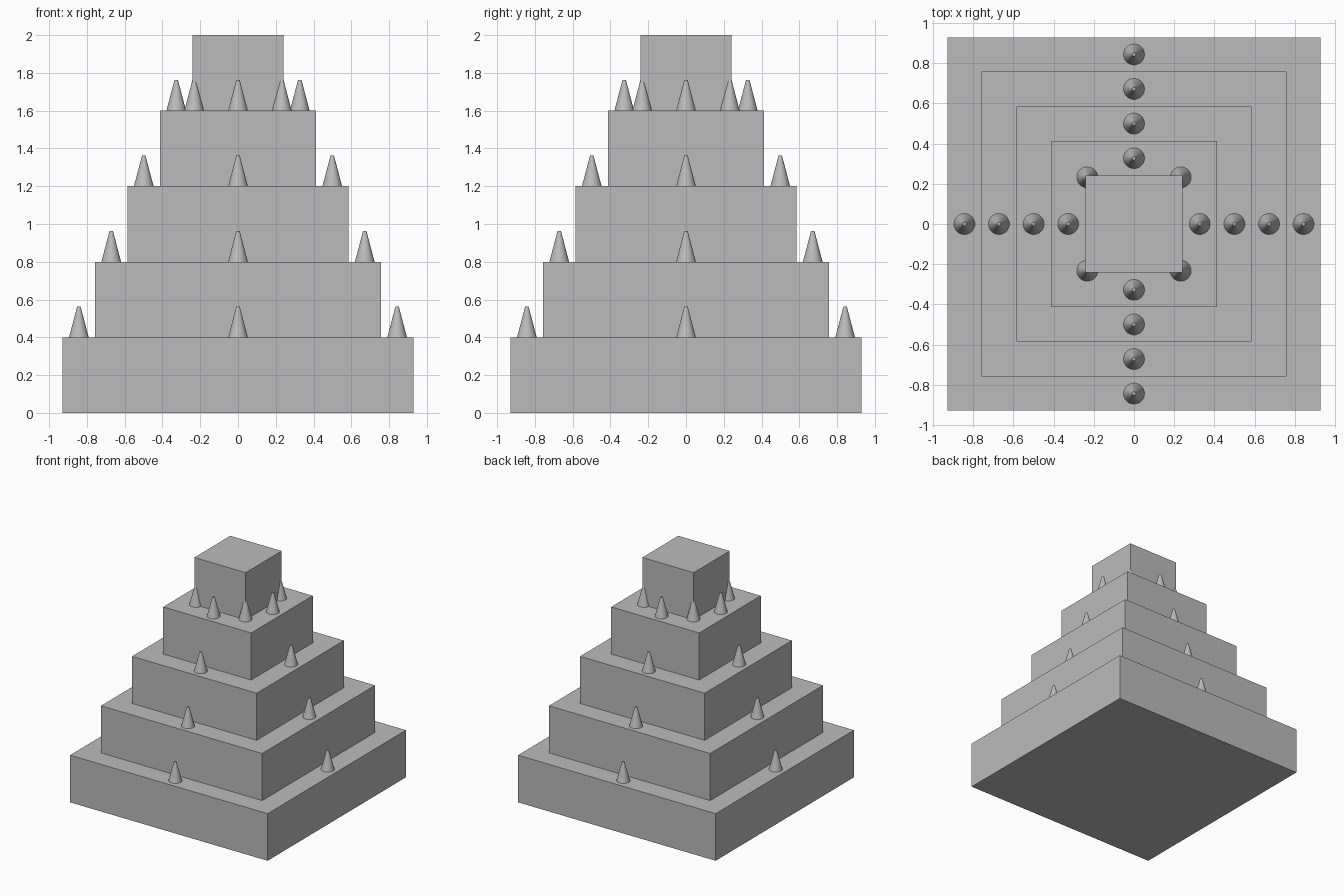
import bpy
import math

cube = bpy.data.objects.get("Cube")
if cube:
    bpy.data.objects.remove(cube, do_unlink=True)

# One plain stone grey
stone = bpy.data.materials.new("stone_grey")
stone.use_nodes = True
grey = (0.5, 0.5, 0.5, 1)
stone.diffuse_color = grey
stone.node_tree.nodes["Principled BSDF"].inputs["Base Color"].default_value = grey

TIER_HEIGHT = 0.4
HALF_WIDTHS = [0.928, 0.757, 0.585, 0.413, 0.241]
SPIKE_HEIGHT = 0.163


def add_tier(name, half, base):
    bpy.ops.mesh.primitive_cube_add(size=1, location=(0, 0, base + TIER_HEIGHT / 2))
    tier = bpy.context.object
    tier.name = name
    tier.scale = (2 * half, 2 * half, TIER_HEIGHT)
    bpy.ops.object.transform_apply(location=False, rotation=False)
    tier.data.materials.append(stone)


def add_spike(name, x, y, base):
    bpy.ops.mesh.primitive_cone_add(vertices=32, radius1=0.052, radius2=0.009,
                                    depth=SPIKE_HEIGHT,
                                    location=(x, y, base + SPIKE_HEIGHT / 2))
    spike = bpy.context.object
    spike.name = name
    spike.data.materials.append(stone)
    bpy.ops.object.shade_smooth_by_angle(angle=math.radians(30))


# Stepped tiers
for i, half in enumerate(HALF_WIDTHS):
    add_tier(f"tier_{i + 1}", half, i * TIER_HEIGHT)

# A spike in the middle of every ledge side
SIDES = {"left": (1, 0), "back": (0, 1), "right": (-1, 0), "front": (0, -1)}
for i in range(4):
    reach = (HALF_WIDTHS[i] + HALF_WIDTHS[i + 1]) / 2
    for side, (dx, dy) in SIDES.items():
        add_spike(f"spike_{i + 1}_{side}", dx * reach, dy * reach, (i + 1) * TIER_HEIGHT)

# Spikes at the corners of the top block
for x, x_name in ((1, "left"), (-1, "right")):
    for y, y_name in ((1, "back"), (-1, "front")):
        add_spike(f"corner_spike_{y_name}_{x_name}", x * 0.232, y * 0.232, 4 * TIER_HEIGHT)
